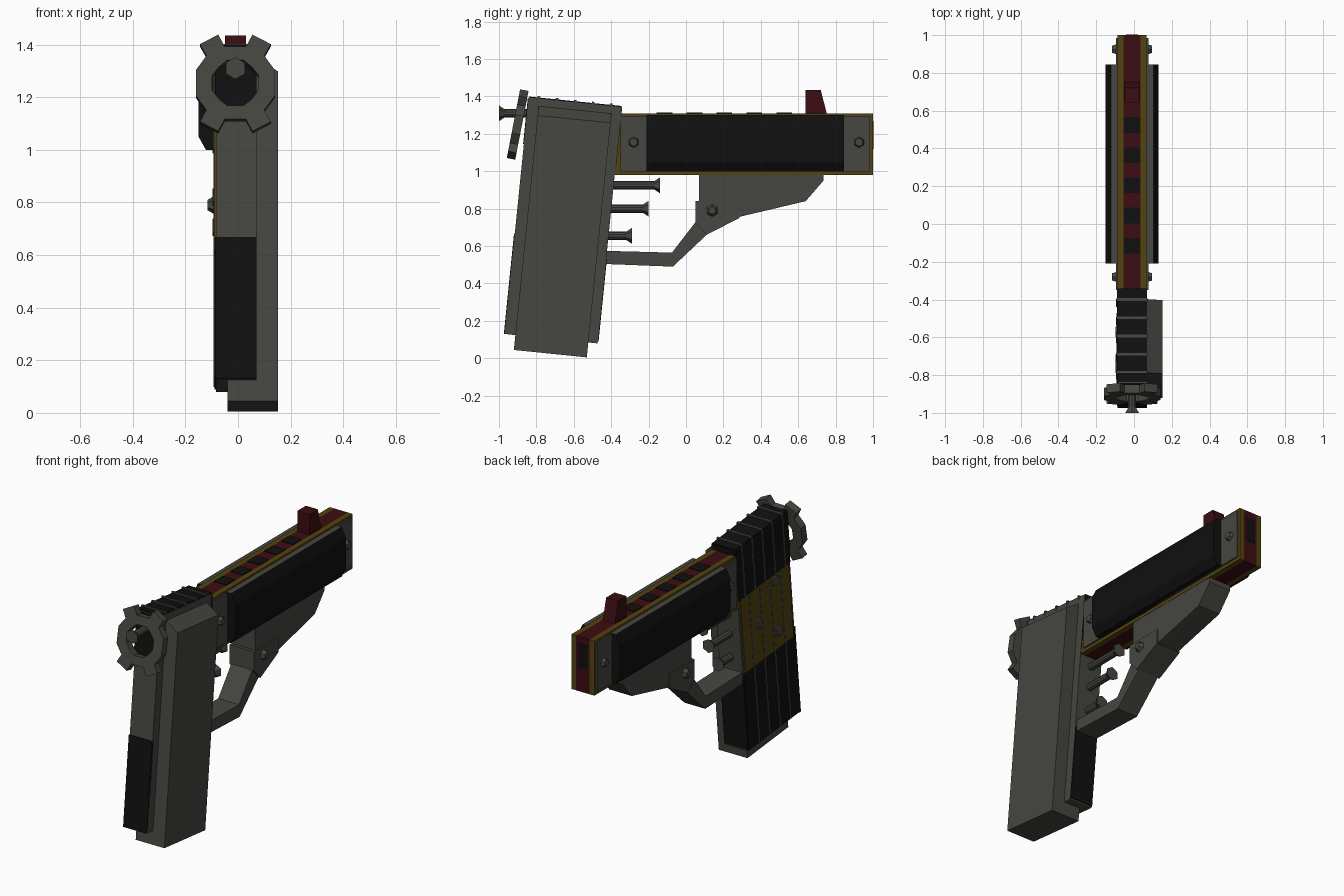
import bpy, bmesh, math
from mathutils import Matrix, Vector

if "Cube" in bpy.data.objects:
    bpy.data.objects.remove(bpy.data.objects["Cube"])


def material(name, rgb):
    m = bpy.data.materials.new(name)
    m.use_nodes = True
    m.diffuse_color = (*rgb, 1)
    m.node_tree.nodes["Principled BSDF"].inputs["Base Color"].default_value = (*rgb, 1)
    return m


GRAY = material("gunmetal gray", (0.061, 0.061, 0.052))
BLACK = material("black", (0.005, 0.005, 0.005))
RED = material("dark red", (0.045, 0.004, 0.006))
GOLD = material("dark gold", (0.085, 0.056, 0.005))
CX = -0.01          # centre plane of the body
TILT = math.radians(5.8)


def finish(name, bm, *mats):
    bmesh.ops.recalc_face_normals(bm, faces=bm.faces)
    me = bpy.data.meshes.new(name)
    bm.to_mesh(me)
    bm.free()
    for m in mats:
        me.materials.append(m)
    ob = bpy.data.objects.new(name, me)
    bpy.context.collection.objects.link(ob)
    return ob


def loft(name, ring_a, ring_b, *mats):
    """Closed solid between two rings of 3D points."""
    bm = bmesh.new()
    a = [bm.verts.new(p) for p in ring_a]
    b = [bm.verts.new(p) for p in ring_b]
    n = len(a)
    bm.faces.new(a)
    bm.faces.new(b)
    for i in range(n):
        j = (i + 1) % n
        bm.faces.new((a[i], a[j], b[j], b[i]))
    return finish(name, bm, *mats)


def side(name, pts, x0, x1, mat):
    """Side profile of (y, z) points extruded across x."""
    return loft(name, [(x0, *p) for p in pts], [(x1, *p) for p in pts], mat)


def rect(y0, y1, z0, z1):
    return [(y0, z0), (y1, z0), (y1, z1), (y0, z1)]


def box(name, y0, y1, z0, z1, x0, x1, mat):
    return side(name, rect(y0, y1, z0, z1), x0, x1, mat)


def lean(u, v):
    """Grip coordinates (forward, up) to (y, z)."""
    c, s = math.cos(TILT), math.sin(TILT)
    return (-0.97 + u * c + v * s, 0.13 - u * s + v * c)


def grip_box(name, u0, u1, v0, v1, x0, x1, mat):
    return side(name, [lean(*p) for p in rect(u0, u1, v0, v1)], x0, x1, mat)


def rod(name, start, direction, length, r0, r1, mat=GRAY, sides=6):
    d = Vector(direction)
    rot = d.to_track_quat('Z', 'Y').to_matrix().to_4x4()
    bm = bmesh.new()
    bmesh.ops.create_cone(bm, cap_ends=True, segments=sides, radius1=r0, radius2=r1,
                          depth=length,
                          matrix=Matrix.Translation(Vector(start) + d * length / 2) @ rot)
    return finish(name, bm, mat)


def pin(name, y, z, direction, length):
    """Round shaft with a flared head."""
    rod(name + "_shaft", (CX, y, z), (0, direction, 0), length - 0.03, 0.022, 0.022, sides=10)
    rod(name + "_head", (CX, y + direction * (length - 0.03), z), (0, direction, 0),
        0.03, 0.022, 0.042)


# Slide: red core between gold shells, slanted at the rear
body = [(-0.385, 0.98), (1, 0.98), (1, 1.31), (-0.35, 1.31)]
side("slide_core", body, CX - 0.045, CX + 0.045, RED)
for s, tag in ((1, "left"), (-1, "right")):
    side(f"slide_shell_{tag}", body, CX + s * 0.045, CX + s * 0.077, GOLD)
    box(f"slide_plate_{tag}", -0.35, 0.985, 1.0, 1.295, CX + s * 0.07, CX + s * 0.086, GRAY)
    for y in (-0.28, 0.925):
        rod("slide_bolt", (CX + s * 0.084, y, 1.155), (s, 0, 0), 0.022, 0.03, 0.022)
    # Faceted black cover with a gray upper ledge
    section = [(0.07, 1.3), (0.112, 1.3), (0.14, 1.24), (0.14, 1.05), (0.112, 1.0), (0.07, 1.0)]
    cover = loft(f"slide_cover_{tag}", [(CX + s * x, -0.21, z) for x, z in section],
                 [(CX + s * x, 0.845, z) for x, z in section], BLACK, GRAY)
    for f in cover.data.polygons:
        f.material_index = int(f.normal.z > 0.9)

for i in range(6):
    y = -0.115 + i * 0.16
    box("top_vent", y - 0.042, y + 0.042, 1.305, 1.314, CX - 0.042, CX + 0.042, BLACK)
box("muzzle_opening", 0.995, 1.002, 1.12, 1.27, CX - 0.032, CX + 0.032, BLACK)
side("front_sight", [(0.64, 1.3), (0.755, 1.3), (0.72, 1.435), (0.64, 1.435)],
     CX - 0.04, CX + 0.04, RED)

# Grip body and its coloured skins
L, R = CX - 0.077, 0.07
grip_box("grip_body", 0, 0.5, 0, 1.27, L + 0.004, R, GRAY)
grip_box("grip_top_skin", 0.004, 0.5, 1.265, 1.276, L, R - 0.004, BLACK)
grip_box("grip_upper_skin", 0.005, 0.497, 0.95, 1.275, L - 0.003, L + 0.01, BLACK)
grip_box("grip_gold_panel", 0.02, 0.485, 0.49, 0.95, L - 0.004, L + 0.01, GOLD)
grip_box("grip_lower_skin", 0.005, 0.497, 0.01, 0.49, L - 0.003, L + 0.01, BLACK)
grip_box("grip_rear_skin", -0.004, 0.01, 0, 0.54, L, R, BLACK)
grip_box("grip_front_skin", 0.49, 0.504, 0.01, 0.45, L, R, BLACK)
grip_box("grip_front_upper_skin", 0.49, 0.503, 0.95, 1.27, L, R, BLACK)
for i in range(5):
    u = 0.055 + i * 0.097
    grip_box("top_rib", u - 0.007, u + 0.007, 1.26, 1.283, L - 0.004, R + 0.002, GRAY)
    grip_box("side_rib", u - 0.005, u + 0.005, 0.95, 1.283, L - 0.007, L, GRAY)
for i in range(4):
    u = 0.1 + i * 0.1
    grip_box("grip_groove_strip", u - 0.005, u + 0.005, 0.01, 0.95, L - 0.006, L, GRAY)
for y, z in ((-0.72, 1.02), (-0.57, 0.82), (-0.76, 0.705)):
    rod("panel_bolt", (L, y, z), (-1, 0, 0), 0.01, 0.036, 0.032)

# Side block with a sloped top, and the magazine below the grip
grip_box("magazine", 0.058, 0.45, -0.08, 1.2, -0.04, 0.075, GRAY)
loft("side_block", [(0.07, *lean(*p)) for p in rect(0.058, 0.45, -0.08, 1.23)],
     [(0.152, *lean(*p)) for p in rect(0.058, 0.45, -0.08, 1.18)], GRAY)

# Rear ring with four lobes and an eight-sided hole
quarter = [(0.04, 0.14), (0.065, 0.187), (0.135, 0.15), (0.11, 0.105), (0.15, 0.05)]
half = quarter + [(x, -z) for x, z in reversed(quarter)]
outline = half + [(-x, z) for x, z in reversed(half)]
turn = Matrix.Translation((CX, -0.9, 1.25)) @ Matrix.Rotation(math.radians(-11), 4, 'X')
bm = bmesh.new()
loops = []
for y, inner in ((-0.023, False), (0.023, False), (0.023, True), (-0.023, True)):
    loop = []
    for x, z in outline:
        if inner:
            step = math.pi / 4
            a = math.atan2(z, x)
            r = 0.088 / math.cos((a + step / 2) % step - step / 2)
            x, z = r * math.cos(a), r * math.sin(a)
        loop.append(bm.verts.new(turn @ Vector((x, y, z))))
    loops.append(loop)
for k in range(4):
    p, q = loops[k], loops[(k + 1) % 4]
    for i in range(len(p)):
        j = (i + 1) % len(p)
        bm.faces.new((p[i], p[j], q[j], q[i]))
finish("rear_ring", bm, GRAY)
grip_box("ring_backing", -0.004, 0.01, 1.02, 1.265, L, R, BLACK)
pin("rear_pin", -0.84, 1.31, -1, 0.16)

# Trigger pins
for y, z in ((-0.14, 0.925), (-0.2, 0.8), (-0.29, 0.655)):
    pin("trigger_pin", -0.45, z, 1, y + 0.45)

# Trigger guard, its joint plate, and the frame under the slide
side("trigger_guard", [(-0.45, 0.505), (-0.07, 0.49), (0.11, 0.66), (0.2, 0.71), (0.2, 0.83),
                       (0.06, 0.83), (0.06, 0.74), (-0.075, 0.565), (-0.45, 0.575)],
     CX - 0.07, CX + 0.07, GRAY)
side("guard_joint", [(0.05, 0.725), (0.05, 0.84), (0.285, 0.84), (0.285, 0.75), (0.11, 0.66)],
     CX - 0.083, CX + 0.083, GRAY)
side("lower_frame", [(0.07, 0.99), (0.735, 0.99), (0.735, 0.95), (0.64, 0.84),
                     (0.28, 0.755), (0.07, 0.755)], CX - 0.075, CX + 0.075, GRAY)
for s in (1, -1):
    rod("guard_bolt", (CX + s * 0.08, 0.14, 0.79), (s, 0, 0), 0.025, 0.035, 0.02)
